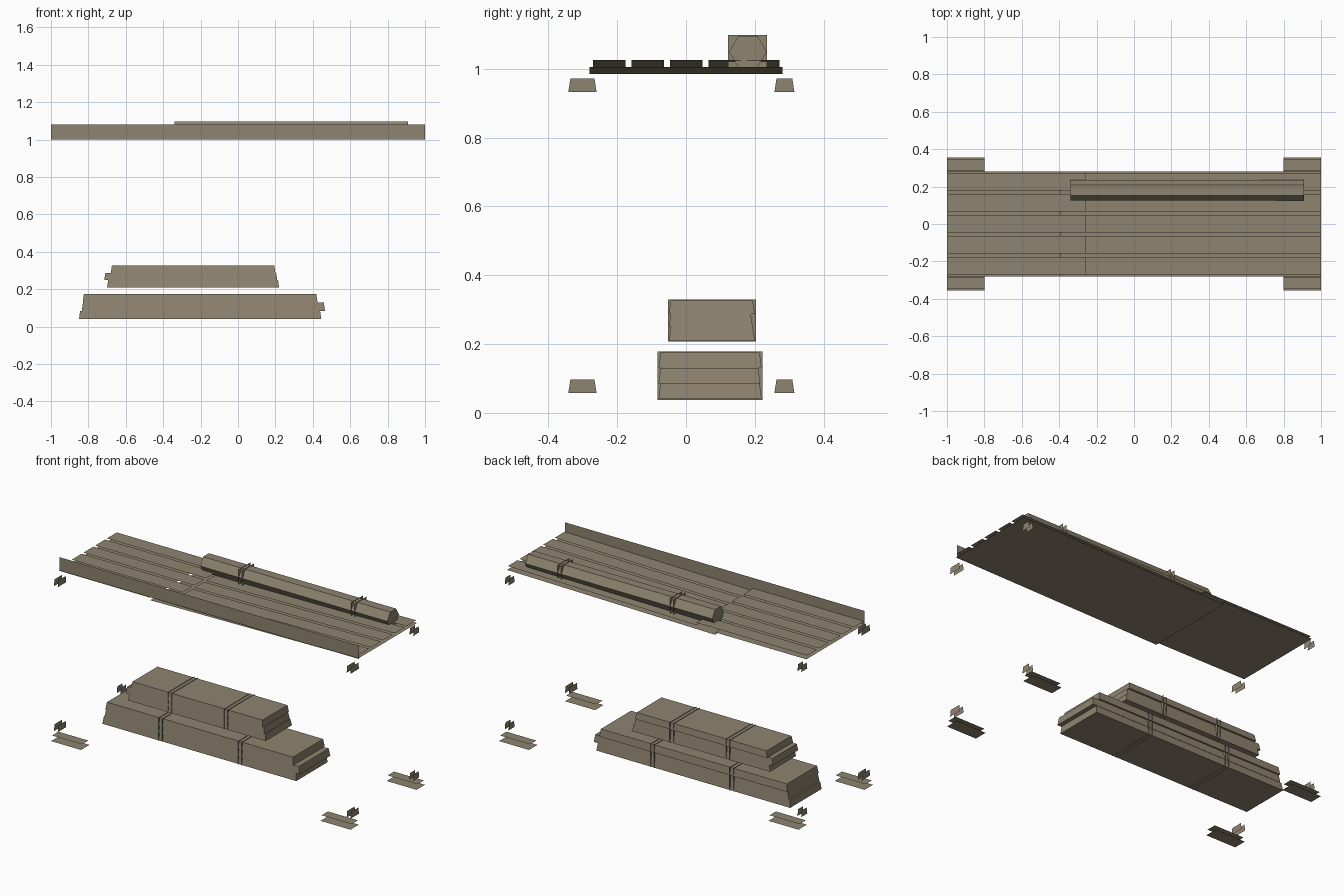
import bpy
from math import cos, sin, pi

cube = bpy.data.objects.get("Cube")
if cube:
    bpy.data.objects.remove(cube, do_unlink=True)

wood = bpy.data.materials.new("weathered_wood")
wood.use_nodes = True
COLOR = (0.27, 0.23, 0.16, 1)
wood.diffuse_color = COLOR
wood.node_tree.nodes["Principled BSDF"].inputs["Base Color"].default_value = COLOR


def build(name, verts, faces):
    mesh = bpy.data.meshes.new(name)
    mesh.from_pydata(verts, [], faces)
    mesh.materials.append(wood)
    obj = bpy.data.objects.new(name, mesh)
    bpy.context.collection.objects.link(obj)
    return obj


def sheet(name, x0, x1, y0, y1, z0, z1):
    """Single-layer sheet running along x, from height z0 to z1."""
    return build(name, [(x0, y0, z0), (x1, y0, z1), (x1, y1, z1), (x0, y1, z0)], [(0, 1, 2, 3)])


def card(name, x, outline):
    """Flat upright sheet facing +x, outline given as (y, z)."""
    return build(name, [(x, y, z) for y, z in outline], [tuple(range(len(outline)))])


def board(name, x0, x1, y0, y1, z0, z1, taper=0.006):
    """Block that narrows slightly towards its top."""
    verts = []
    for z, t in ((z0, 0), (z1, taper)):
        verts += [(x0 + t, y0 + t, z), (x1 - t, y0 + t, z),
                  (x1 - t, y1 - t, z), (x0 + t, y1 - t, z)]
    sides = [(i, (i + 1) % 4, (i + 1) % 4 + 4, i + 4) for i in range(4)]
    return build(name, verts, [(3, 2, 1, 0), (4, 5, 6, 7)] + sides)


def strap(name, x, y0, y1, z0, z1):
    """Pair of close sheets that wrap a bundle."""
    for side in (-1, 1):
        card(name, x + side * 0.012, [(y0, z0), (y1, z0), (y1, z1), (y0, z1)])


# Shelf base: level left piece, sagging right piece
sheet("shelf_base_left", -1, -0.39, -0.28, 0.28, 1.0, 1.0)
sheet("shelf_base_right", -0.39, 1, -0.28, 0.28, 0.985, 1.005)

# Planks on the shelf
for i in range(5):
    y = -0.27 + i * 0.112
    sheet("plank_left", -1, -0.26, y, y + 0.094, 1.02, 1.02)
    sheet("plank_right", -0.26, 1, y, y + 0.094, 1.005, 1.025)

# Front rail
build("front_rail", [(-1, -0.275, 1), (1, -0.275, 1), (1, -0.275, 1.08), (-1, -0.275, 1.08)],
      [(0, 1, 2, 3)])

# Six-sided roll with two straps
ring = [(0.18 + 0.055 * cos(k * pi / 3), 1.05 + 0.053 * sin(k * pi / 3)) for k in range(6)]
build("roll", [(x, y, z) for x in (-0.34, 0.91) for y, z in ring],
      [(5, 4, 3, 2, 1, 0), (6, 7, 8, 9, 10, 11)]
      + [(k, (k + 1) % 6, (k + 1) % 6 + 6, k + 6) for k in range(6)])
for x in (-0.07, 0.68):
    strap("roll_strap", x, 0.122, 0.236, 1.003, 1.099)

# Lower and upper stacks: (x start, x end, back inset) per board
stacks = {
    "lower": (0.04, 0.045, -0.08, 0.22, (-0.46, 0.07),
              [(-0.85, 0.445, 0), (-0.835, 0.465, 0.004), (-0.83, 0.425, 0)]),
    "upper": (0.21, 0.039, -0.05, 0.2, (-0.42, -0.045),
              [(-0.7, 0.22, 0), (-0.715, 0.21, 0.006), (-0.68, 0.2, 0)]),
}
for label, (z, step, y0, y1, straps, rows) in stacks.items():
    for i, (x0, x1, inset) in enumerate(rows):
        board(label + "_board", x0, x1, y0, y1 - inset, z + i * step, z + (i + 1) * step)
    for x in straps:
        strap(label + "_strap", x, y0 - 0.003, y1 + 0.003, z - 0.002, z + 3 * step + 0.003)

# Corner feet and the small brackets on each post
for sx in (-1, 1):
    x0, x1 = sorted((sx * 0.8, sx))
    for sy in (-1, 1):
        for inset, z in ((0, 0.0), (0.01, 0.03)):
            y0, y1 = sorted((sy * (0.275 + inset), sy * (0.355 - inset)))
            sheet("foot_plate", x0, x1, y0, y1, z, z)
        lo, hi = (-0.342, -0.26) if sy < 0 else (0.257, 0.315)
        for z in (0.058, 0.933):
            for x in (0.965, 0.99):
                card("bracket", sx * x, [(lo, z), (hi, z), (hi - 0.006, z + 0.039),
                                         (lo + 0.006, z + 0.039)])
